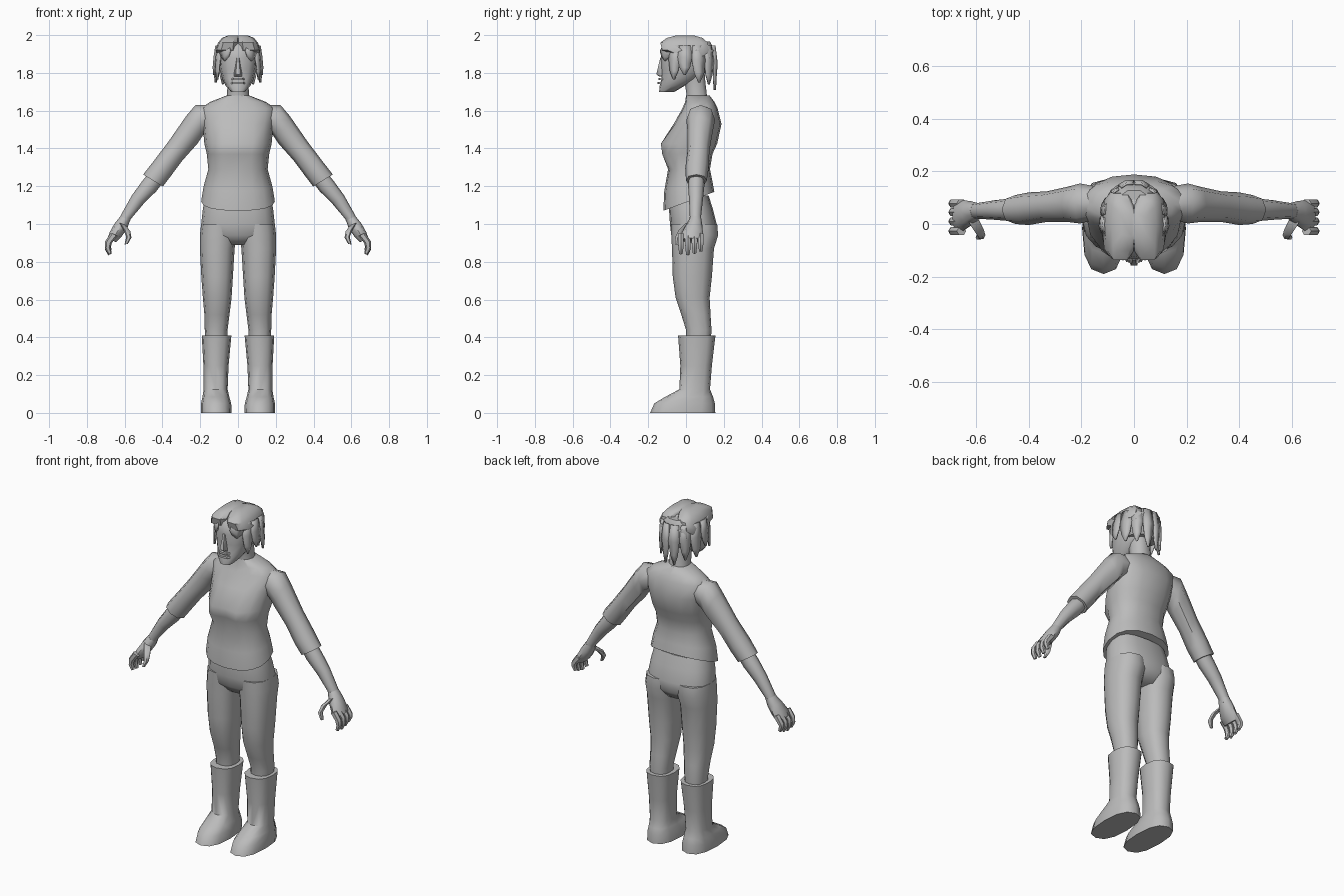
import bpy, bmesh, math
from mathutils import Vector

grey = bpy.data.materials.new("plain_grey")
grey.diffuse_color = (0.5, 0.5, 0.5, 1)


def finish(name, bm, mirror=False, angle=50):
    bmesh.ops.recalc_face_normals(bm, faces=bm.faces)
    me = bpy.data.meshes.new(name)
    bm.to_mesh(me)
    bm.free()
    me.materials.append(grey)
    ob = bpy.data.objects.new(name, me)
    bpy.context.collection.objects.link(ob)
    bpy.ops.object.select_all(action='DESELECT')
    ob.select_set(True)
    bpy.context.view_layer.objects.active = ob
    bpy.ops.object.shade_smooth_by_angle(angle=math.radians(angle))
    if mirror:
        m = ob.modifiers.new("mirror", 'MIRROR')
        m.use_axis = (True, False, False)
    return ob


def ring(c, u, v, n, p):
    """Superellipse ring around c with half axes u and v."""
    pts = []
    for i in range(n):
        a = math.tau * i / n
        k, s = math.cos(a), math.sin(a)
        pts.append(Vector(c) + Vector(u) * math.copysign(abs(k) ** p, k)
                   + Vector(v) * math.copysign(abs(s) ** p, s))
    return pts


def loft(name, rings, mirror=False, angle=50):
    bm = bmesh.new()
    vs = [[bm.verts.new(p) for p in r] for r in rings]
    n = len(vs[0])
    for a, b in zip(vs, vs[1:]):
        for i in range(n):
            j = (i + 1) % n
            bm.faces.new((a[i], a[j], b[j], b[i]))
    bm.faces.new(vs[0])
    bm.faces.new(vs[-1])
    return finish(name, bm, mirror, angle)


def level(x0, x1, y0, y1, z, n=12, p=0.85, tilt=0.0):
    """Horizontal ring given by its bounds; tilt raises it towards the back."""
    hy = (y1 - y0) / 2
    return ring(((x0 + x1) / 2, (y0 + y1) / 2, z), ((x1 - x0) / 2, 0, 0),
                (0, hy, hy * tilt), n, p)


def limb(name, secs, n=8, p=0.9):
    """Sections (x, y, z, half axis x, half axis z, half depth y)."""
    return loft(name, [ring(s[:3], (s[3], 0, s[4]), (0, s[5], 0), n, p) for s in secs], True)


# Shirt body with slanted hem and bust
shirt = [(1.12, .195, -.12, .15, .37), (1.2, .182, -.115, .14, .2),
         (1.29, .157, -.095, .127, 0), (1.37, .165, -.112, .14, 0),
         (1.425, .178, -.12, .165, 0), (1.53, .188, -.065, .188, 0),
         (1.61, .2, -.02, .168, 0), (1.645, .15, -.005, .152, 0),
         (1.68, .062, 0, .125, 0)]
rings = [level(-h, h, a, b, z, 16, .85, t) for z, h, a, b, t in shirt]
for r in rings:
    for p in r:
        if p.y < -.03 and .05 < abs(p.x) < .13 and 1.35 < p.z < 1.45:
            p.y -= .022
loft("shirt_body", rings)

# Sleeves, forearms and hands
limb("sleeve", [(.13, .08, 1.57, .01, .06, .06), (.205, .078, 1.55, .02, .08, .076),
                (.245, .075, 1.498, .03, .073, .068), (.33, .066, 1.388, .037, .05, .058),
                (.4, .058, 1.295, .045, .04, .062), (.45, .055, 1.23, .052, .032, .055)])
limb("forearm", [(.40, .055, 1.29, .036, .026, .04), (.47, .054, 1.2, .038, .026, .043),
                 (.53, .053, 1.13, .032, .021, .037), (.592, .05, 1.04, .025, .013, .03),
                 (.605, .05, 1.01, .025, .012, .032)])
limb("palm", [(.597, .05, 1.03, .025, .012, .031), (.62, .042, .99, .034, .012, .045),
              (.648, .032, .945, .03, .014, .058), (.668, .03, .915, .022, .012, .056)])
for i, (y, drop) in enumerate([(-.027, .005), (.01, .0), (.045, .008), (.078, .02)]):
    limb("finger_%d" % (i + 1), [(.655, y, .945, .018, .008, .016), (.685, y, .905, .018, .004, .017),
                                 (.69, y, .87 + drop, .015, -.004, .015),
                                 (.678, y, .838 + drop, .009, -.004, .01)], 6)
limb("thumb", [(.612, .02, 1.0, .02, .008, .024), (.588, -.022, .965, .018, .004, .02),
               (.578, -.043, .93, .014, .002, .015), (.592, -.05, .893, .009, -.002, .01)], 6)

# Trousers
loft("trouser_hips", [level(-h, h, a, b, z, 16, .8) for z, h, a, b in
                      [(1.15, .17, -.08, .12), (1.08, .186, -.09, .142), (1.0, .195, -.085, .162),
                       (.94, .196, -.078, .162), (.89, .1, -.035, .12)]])
loft("trouser_leg", [level(a, b, c, d, z) for a, b, c, d, z in
                     [(.005, .195, -.08, .165, 1.0), (.008, .202, -.078, .17, .94),
                      (.018, .202, -.074, .148, .87), (.027, .194, -.07, .137, .72),
                      (.034, .186, -.055, .125, .61), (.045, .178, -.025, .13, .52),
                      (.055, .176, 0, .135, .44), (.06, .17, 0, .13, .36)]], True)

# Boots
loft("boot", [level(a, b, c, d, z, 12, .8) for a, b, c, d, z in
              [(.034, .197, -.19, .155, 0), (.036, .196, -.168, .153, .05),
               (.046, .188, -.11, .143, .085), (.055, .182, -.035, .127, .125),
               (.05, .183, -.03, .137, .25), (.035, .192, -.042, .156, .41)]], True)

# Neck and head
loft("neck", [level(-h, h, a, b, z, 10) for z, h, a, b in
              [(1.62, .065, .0, .125), (1.69, .058, 0, .112), (1.75, .055, -.01, .105),
               (1.82, .06, -.04, .1)]])
loft("head", [level(-h, h, a, b, z, 12, .8) for z, h, a, b in
              [(1.70, .036, -.142, -.06), (1.73, .064, -.14, -.01), (1.77, .084, -.13, .06),
               (1.82, .097, -.132, .105), (1.88, .104, -.134, .125), (1.94, .098, -.125, .125),
               (1.975, .06, -.07, .08)]])

# Nose and lips
loft("nose", [level(-h, h, a, -.11, z, 6) for z, h, a in
              [(1.782, .02, -.145), (1.792, .022, -.16), (1.84, .013, -.148), (1.88, .01, -.138)]])
for name, z, h, y in [("lower_lip", 1.748, .04, -.15), ("upper_lip", 1.768, .036, -.146)]:
    loft(name, [level(-h, h, y, -.1, z - .006, 8), level(-h * .9, h * .9, y, -.1, z + .005, 8)])

# Hair: two parted crown lobes, a back lobe and hanging locks
loft("hair_crown", [level(-.004, h, a, b, z, 10, .6) for z, h, a, b in
                    [(1.89, .118, -.05, .11), (1.92, .121, -.13, .125), (1.96, .105, -.14, .12),
                     (1.985, .085, -.105, .09), (1.999, .05, -.05, .04)]], True, 40)
loft("hair_back", [level(-h, h, 0, b, z, 10, .8) for z, h, b in
                   [(1.80, .085, .125), (1.86, .108, .15), (1.92, .1, .155), (1.965, .06, .13)]],
     False, 40)


def lock(name, deg, tip, half, out):
    """Tapered lock hanging from the crown at an angle from the front."""
    bm = bmesh.new()
    rows = []
    for t, w, push in [(0, .8, .96), (.4, 1, 1.04), (.75, .7, out), (1, .12, out - .02)]:
        z = 1.945 + (tip - 1.945) * t
        row = []
        for s in (-1, 0, 1):
            a = math.radians(deg) + s * half * w
            bulge = push + (.03 if s == 0 else 0)
            row.append(bm.verts.new((.118 * bulge * math.sin(a),
                                     .01 - .148 * bulge * math.cos(a), z)))
        rows.append(row)
    for a, b in zip(rows, rows[1:]):
        for i in range(2):
            bm.faces.new((a[i], a[i + 1], b[i + 1], b[i]))
    ob = finish(name, bm, True, 40)
    m = ob.modifiers.new("thickness", 'SOLIDIFY')
    m.thickness = .008
    m.offset = 0


locks = [(36, 1.865, .3, 1.0), (62, 1.765, .22, 1.06), (84, 1.79, .25, 1.08),
         (112, 1.75, .25, 1.08), (138, 1.74, .24, 1.02), (166, 1.71, .25, 1.0)]
for i, (deg, tip, half, out) in enumerate(locks):
    lock("hair_lock_%d" % (i + 1), deg, tip, half, out)
